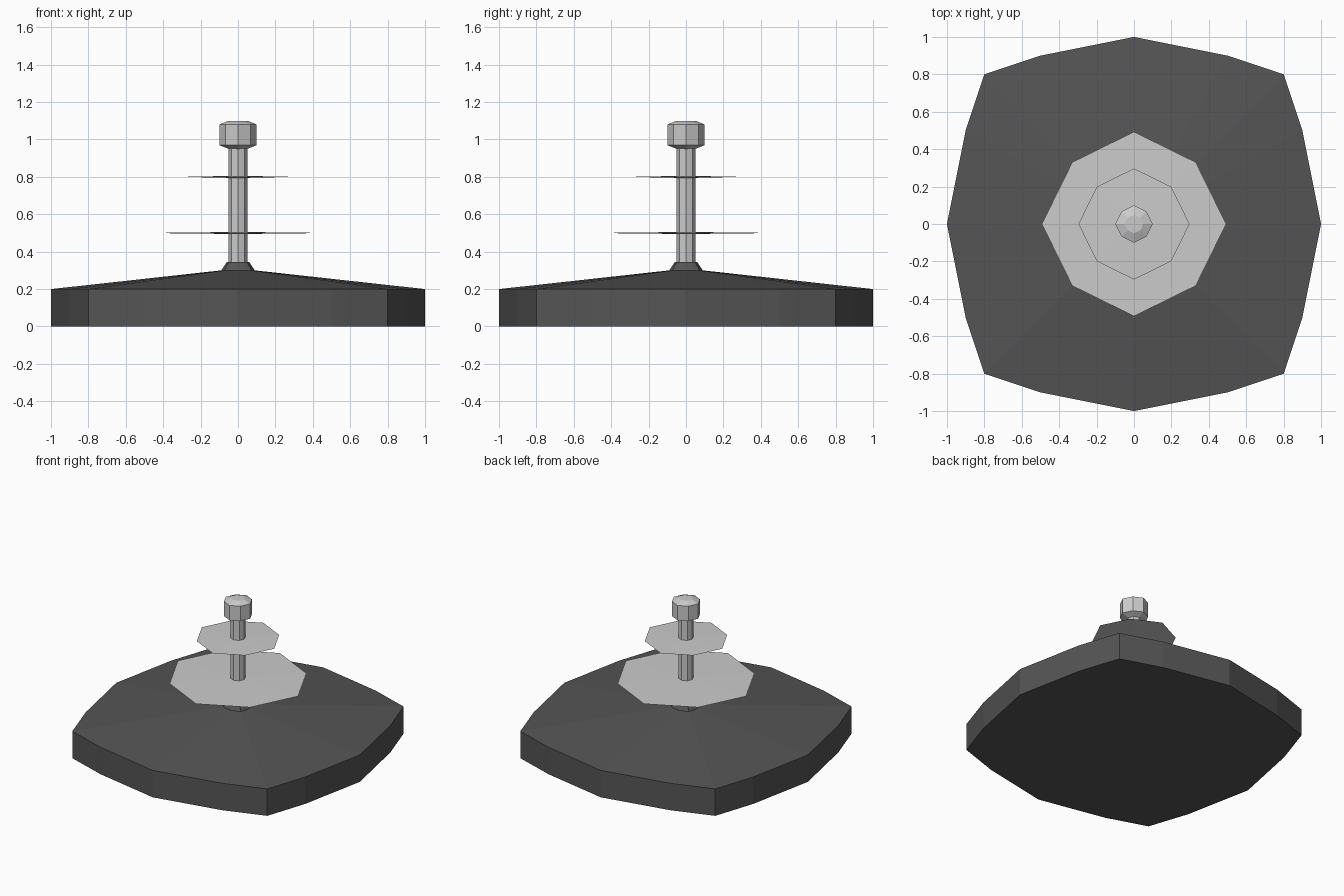
import bpy, math

if "Cube" in bpy.data.objects:
    bpy.data.objects.remove(bpy.data.objects["Cube"])

dark = bpy.data.materials.new("dark_base")
dark.diffuse_color = (0.09, 0.09, 0.09, 1)
dark.use_nodes = True
dark.node_tree.nodes["Principled BSDF"].inputs["Base Color"].default_value = dark.diffuse_color


def ring_stack(name, outline, levels, mat=None):
    """Skin scaled copies of an outline; levels are (scale, z), bottom to top."""
    n = len(outline)
    verts = [(x * s, y * s, z) for s, z in levels for x, y in outline]
    faces = [tuple(reversed(range(n)))]
    for k in range(len(levels) - 1):
        a, b = k * n, (k + 1) * n
        faces += [(a + i, a + (i + 1) % n, b + (i + 1) % n, b + i) for i in range(n)]
    faces.append(tuple(range(len(verts) - n, len(verts))))
    mesh = bpy.data.meshes.new(name)
    mesh.from_pydata(verts, [], faces)
    obj = bpy.data.objects.new(name, mesh)
    bpy.context.collection.objects.link(obj)
    if mat:
        mesh.materials.append(mat)
    return obj


def eight_sided(diagonal):
    """Octagon with unit axis points and (diagonal, diagonal) corners."""
    outline = []
    for x, y in ((1, 0), (diagonal, diagonal)) * 1:
        outline.append((x, y))
    return quarter_turns(outline)


def quarter_turns(quarter):
    pts = list(quarter)
    for _ in range(3):
        quarter = [(-y, x) for x, y in quarter]
        pts += quarter
    return pts


# Bulging square base, sloped top and small collar
base_outline = quarter_turns([(1, 0), (0.9, 0.5), (0.8, 0.8), (0.5, 0.9)])
ring_stack("base", base_outline,
           [(1, 0), (1, 0.2), (0.09, 0.3), (0.06, 0.345)], dark)

# Post
octagon = eight_sided(math.sqrt(0.5))
ring_stack("post", octagon, [(0.05, 0.3), (0.05, 0.96)])

# Chamfered knob on top
ring_stack("knob", eight_sided(0.67),
           [(0.05, 0.95), (0.1, 0.97), (0.1, 1.08), (0.05, 1.1)])

# Thin discs tapering to a sharp rim
for name, radius, z in (("lower_disc", 0.493, 0.5), ("upper_disc", 0.297, 0.8)):
    ring_stack(name, eight_sided(0.67),
               [(0.05, z - 0.005), (radius, z), (0.05, z + 0.005)])
